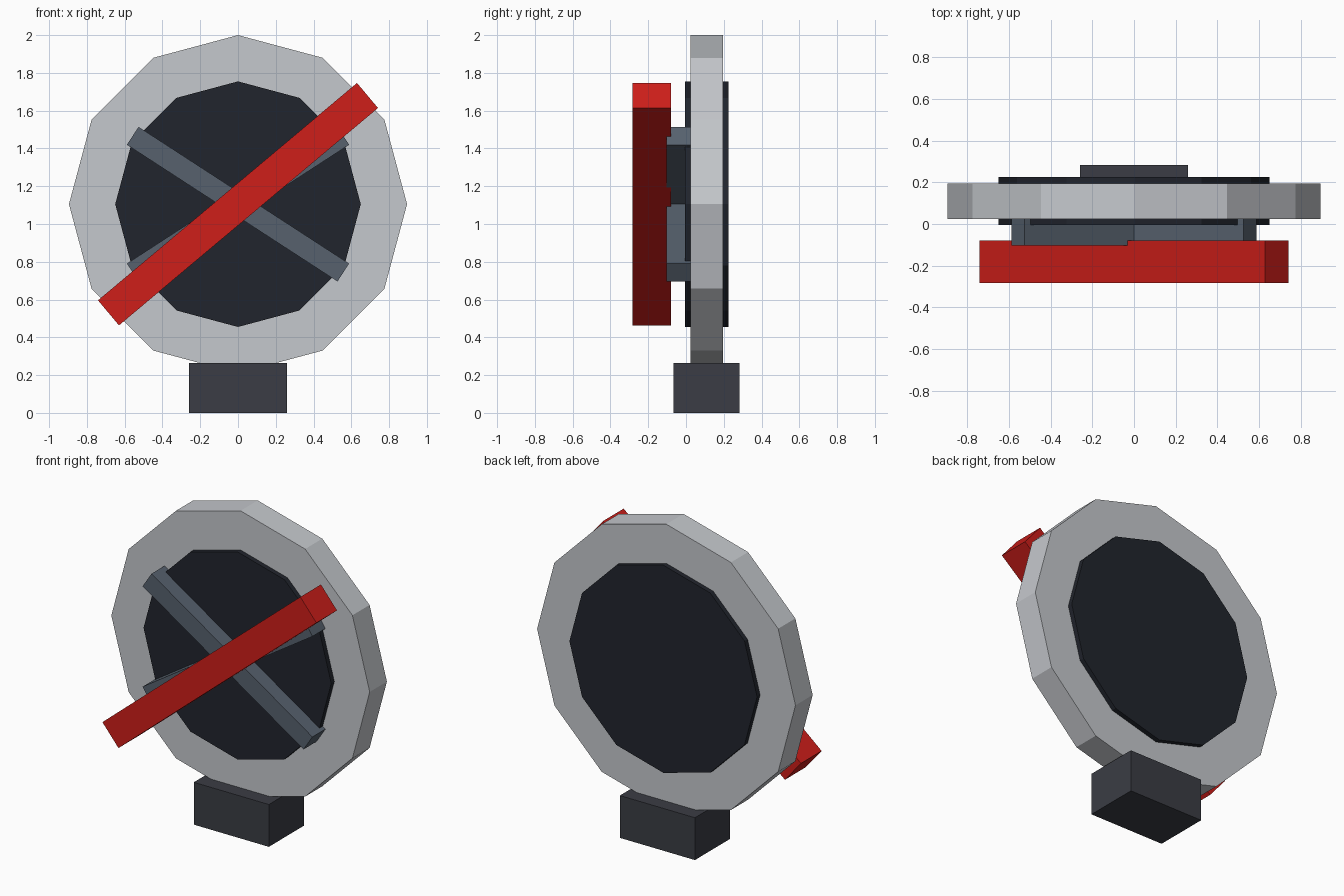
import bpy, bmesh
from math import radians, sin, cos, tau
from mathutils import Matrix

if "Cube" in bpy.data.objects:
    bpy.data.objects.remove(bpy.data.objects["Cube"])

CZ = 1.105  # height of the wheel centre


def paint(ob, name, rgb):
    m = bpy.data.materials.get(name) or bpy.data.materials.new(name)
    m.diffuse_color = (*rgb, 1)
    m.use_nodes = True
    m.node_tree.nodes["Principled BSDF"].inputs["Base Color"].default_value = m.diffuse_color
    ob.data.materials.append(m)


def finish(bm, name, mat, rgb):
    bmesh.ops.recalc_face_normals(bm, faces=bm.faces)
    me = bpy.data.meshes.new(name)
    bm.to_mesh(me)
    bm.free()
    ob = bpy.data.objects.new(name, me)
    bpy.context.collection.objects.link(ob)
    paint(ob, mat, rgb)
    return ob


def box(name, size_x, size_z, y0, y1, z, angle, mat, rgb):
    """Box centred on x = 0, spun about the y axis; positive angle lifts +x."""
    bm = bmesh.new()
    bmesh.ops.create_cube(bm, size=1)
    bm.transform(Matrix.Translation((0, (y0 + y1) / 2, z))
                 @ Matrix.Rotation(radians(-angle), 4, 'Y')
                 @ Matrix.Diagonal((size_x, y1 - y0, size_z, 1)))
    return finish(bm, name, mat, rgb)


def lathe(name, profile, mat, rgb, n=12):
    """Closed (radius, y) profile swept in n flat steps about the y axis."""
    bm = bmesh.new()
    rings = [[bm.verts.new((r * sin(i * tau / n), y, CZ + r * cos(i * tau / n)))
              for r, y in profile] for i in range(n)]
    k = len(profile)
    for i in range(n):
        a, b = rings[i], rings[(i + 1) % n]
        for j in range(k):
            bm.faces.new((a[j], a[(j + 1) % k], b[(j + 1) % k], b[j]))
    return finish(bm, name, mat, rgb)


def disc(name, r, y0, y1, mat, rgb, n=12):
    bm = bmesh.new()
    bmesh.ops.create_cone(bm, cap_ends=True, segments=n, radius1=r, radius2=r, depth=y1 - y0)
    bm.transform(Matrix.Translation((0, (y0 + y1) / 2, CZ)) @ Matrix.Rotation(radians(90), 4, 'X'))
    return finish(bm, name, mat, rgb)


# Outer ring and the dark disc filling it
lathe("outer_ring", [(0.895, 0.025), (0.895, 0.195), (0.64, 0.195), (0.64, 0.025)],
      "light_grey", (0.56, 0.58, 0.61))
disc("inner_disc", 0.65, -0.006, 0.225, "near_black", (0.015, 0.018, 0.026))

# Crossed spokes on the front
for side, a in (("left", -33), ("right", 33)):
    box("spoke_" + side, 1.329, 0.113, -0.104, 0.06, CZ, a, "steel", (0.095, 0.12, 0.155))

# Red diagonal bar
box("red_bar", 1.79, 0.173, -0.283, -0.079, CZ, 40, "red", (0.62, 0.013, 0.01))

# Foot block
box("base_block", 0.52, 0.265, -0.066, 0.283, 0.1325, 0, "dark_grey", (0.043, 0.046, 0.058))
